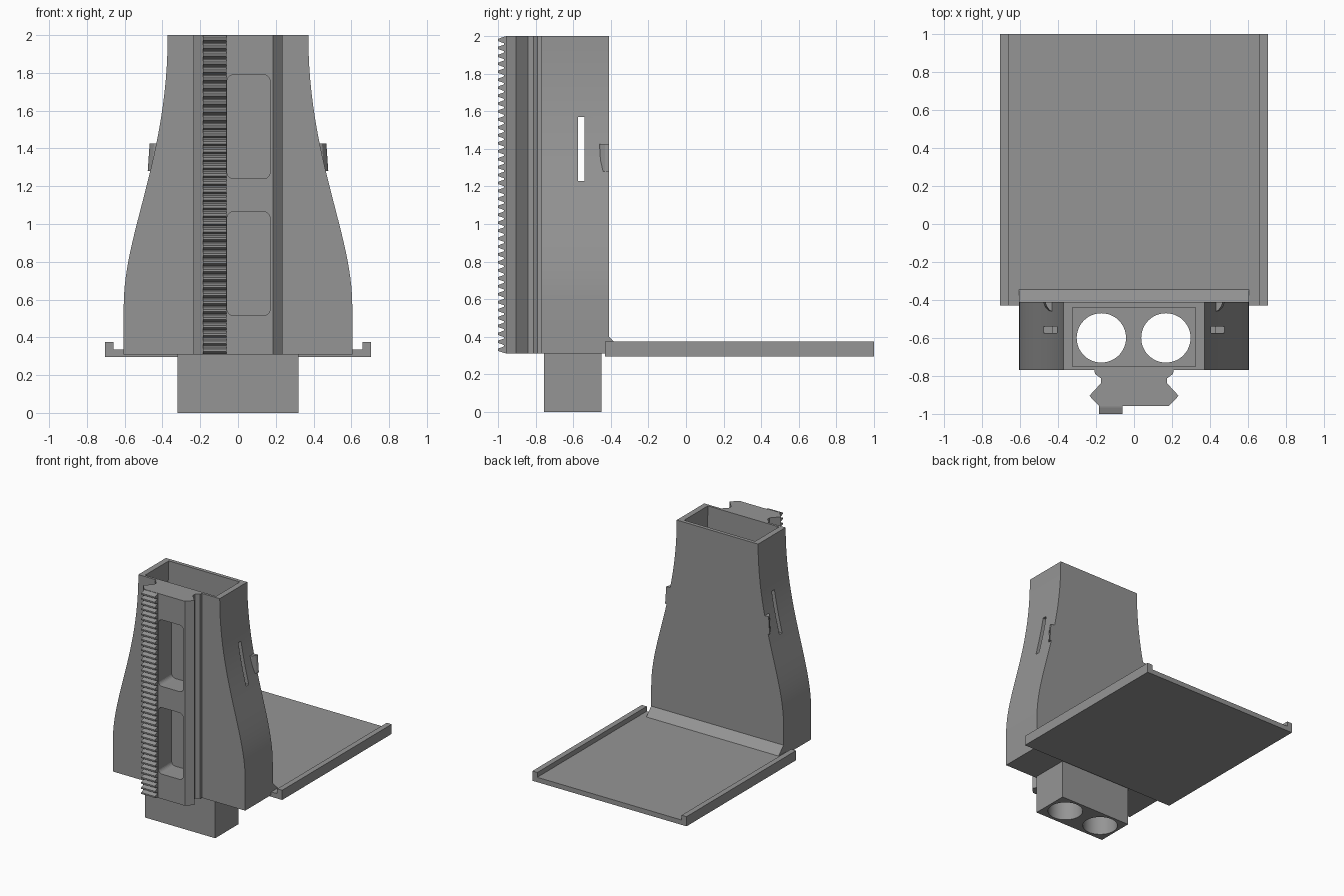
import bpy, math
from mathutils import Vector

if "Cube" in bpy.data.objects:
    bpy.data.objects.remove(bpy.data.objects["Cube"])

grey = bpy.data.materials.new("plain_grey")
grey.diffuse_color = (0.3, 0.3, 0.3, 1)
grey.use_nodes = True
grey.node_tree.nodes["Principled BSDF"].inputs["Base Color"].default_value = grey.diffuse_color


def prism(name, pts, a, b, axis):
    """Extrude a closed 2D outline from a to b along x, y or z."""
    place = {"x": lambda p, t: (t, p[0], p[1]),
             "y": lambda p, t: (p[0], t, p[1]),
             "z": lambda p, t: (p[0], p[1], t)}[axis]
    n = len(pts)
    verts = [place(p, a) for p in pts] + [place(p, b) for p in pts]
    faces = [tuple(range(n)), tuple(range(2 * n - 1, n - 1, -1))]
    faces += [(i, i + n, (i + 1) % n + n, (i + 1) % n) for i in range(n)]
    me = bpy.data.meshes.new(name)
    me.from_pydata(verts, [], faces)
    ob = bpy.data.objects.new(name, me)
    bpy.context.collection.objects.link(ob)
    me.materials.append(grey)
    bpy.context.view_layer.objects.active = ob
    bpy.ops.object.select_all(action='DESELECT')
    ob.select_set(True)
    bpy.ops.object.mode_set(mode='EDIT')
    bpy.ops.mesh.select_all(action='SELECT')
    bpy.ops.mesh.normals_make_consistent(inside=False)
    bpy.ops.object.mode_set(mode='OBJECT')
    return ob


def box(name, x, y, z):
    return prism(name, [(x[0], y[0]), (x[1], y[0]), (x[1], y[1]), (x[0], y[1])],
                 z[0], z[1], "z")


def cut(ob, cutter):
    mod = ob.modifiers.new("cut", 'BOOLEAN')
    mod.operation, mod.solver, mod.object = 'DIFFERENCE', 'EXACT', cutter
    bpy.context.view_layer.objects.active = ob
    bpy.ops.object.modifier_apply(modifier=mod.name)
    bpy.data.objects.remove(cutter)


def smooth(ob):
    bpy.ops.object.select_all(action='DESELECT')
    ob.select_set(True)
    bpy.context.view_layer.objects.active = ob
    bpy.ops.object.shade_smooth_by_angle(angle=math.radians(30))


def arc(cx, cy, r, a0, a1, n):
    return [(cx + r * math.cos(math.radians(a0 + (a1 - a0) * i / n)),
             cy + r * math.sin(math.radians(a0 + (a1 - a0) * i / n)))
            for i in range(n + 1)]


def flare(inset=0.0):
    """Right-hand side curve of the tower from shoulder to top."""
    p = [Vector(q) for q in ((.605, .57), (.605, .95), (.372, 1.35), (.372, 2))]
    out = []
    for i in range(25):
        t = i / 24
        q = (p[0] * (1 - t) ** 3 + p[1] * 3 * t * (1 - t) ** 2
             + p[2] * 3 * t * t * (1 - t) + p[3] * t ** 3)
        out.append((q.x - inset, q.y))
    return out


def mirrored(side):
    return side + [(-x, z) for x, z in reversed(side)]


# Flared hollow tower with a slot through both sides
tower = prism("tower", mirrored([(.605, .31)] + flare()), -.77, -.41, "y")
cut(tower, prism("cavity", mirrored([(.558, .34)] + flare(.047) + [(.325, 2.1)]),
                 -.75, -.44, "y"))
cut(tower, box("side_slot", (-1, 1), (-.575, -.54), (1.23, 1.57)))

# Lower socket block with two round holes running up into the tower
socket = box("socket_block", (-.32, .32), (-.755, -.45), (0, .325))
for hx in (-.172, .168):
    for ob in (tower, socket):
        cut(ob, prism("round_hole", arc(hx, -.6, .13, 0, 352.5, 47), -.1, .4, "z"))
smooth(tower)
smooth(socket)

# Rear tray with raised side lips, and the wedge joining it to the tower
tray_outline = mirrored([(.705, .295), (.705, .375), (.66, .375), (.66, .335)])
prism("tray", tray_outline, -.43, 1, "y")
prism("tray_wedge", [(-.43, .31), (-.345, .31), (-.345, .335), (-.41, .40), (-.43, .40)],
      -.605, .605, "x")

# Dovetail rail on the front with two rounded pockets
rail_side = [(.21, -.765), (.205, -.79), (.175, -.812), (.175, -.84),
             (.235, -.905), (.185, -.958)]
rail = prism("dovetail_rail", mirrored(rail_side), .31, 2, "z")
for z0, z1 in ((.515, 1.065), (1.24, 1.79)):
    r, x0, x1 = .035, -.058, .17
    outline = (arc(x1 - r, z1 - r, r, 0, 90, 6) + arc(x0 + r, z1 - r, r, 90, 180, 6)
               + arc(x0 + r, z0 + r, r, 180, 270, 6) + arc(x1 - r, z0 + r, r, 270, 360, 6))
    cut(rail, prism("pocket", outline, -1.1, -.785, "y"))

# Gear rack along the left of the rail
teeth, z0, z1 = 40, .31, 2.0
pitch = (z1 - z0) / teeth
rack_outline = [(-.94, z0)]
for i in range(teeth):
    z = z0 + i * pitch
    rack_outline += [(-.967, z + .08 * pitch), (-1, z + .36 * pitch),
                     (-1, z + .64 * pitch), (-.967, z + .92 * pitch)]
rack_outline.append((-.94, z1))
prism("gear_rack", rack_outline, -.185, -.06, "x")

# Small hooked clip on each rear side edge, leaning with the wall
for s, label in ((1, "right"), (-1, "left")):
    clip = prism(label + "_clip", [(s * .42, -.41), (s * .478, -.41), (s * .472, -.43),
                                   (s * .455, -.455), (s * .42, -.47)], 1.28, 1.425, "z")
    for v in clip.data.vertices:
        if v.co.z > 1.4:
            v.co.x -= s * .01
